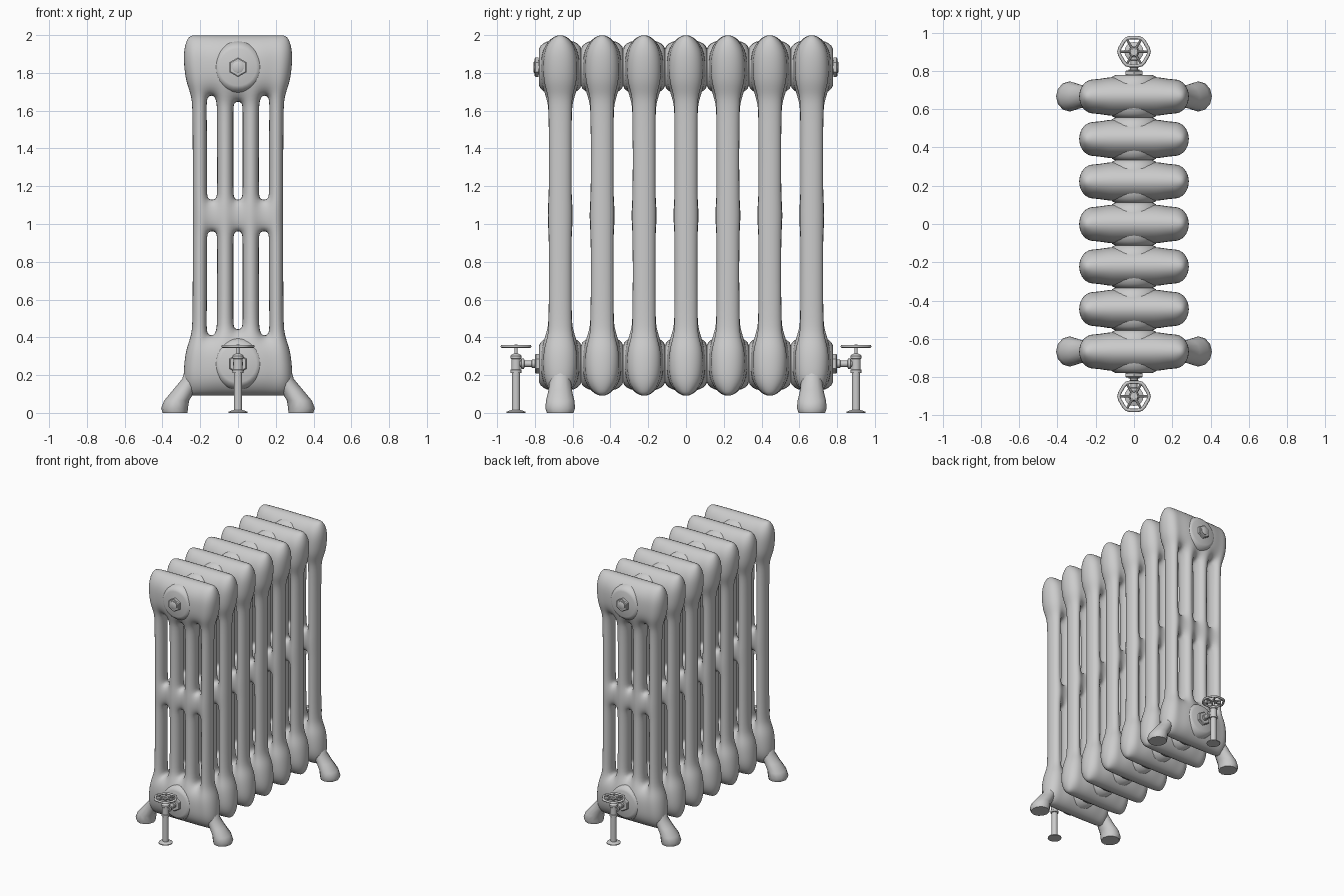
import bpy, bmesh, math
from mathutils import Vector

if "Cube" in bpy.data.objects:
    bpy.data.objects.remove(bpy.data.objects["Cube"])

MID_Z, PITCH, COUNT = 1.045, 0.222, 7
END_Y = PITCH * (COUNT - 1) / 2
HUB_DZ = 0.785


def finish(bm, name, angle=40):
    bmesh.ops.recalc_face_normals(bm, faces=bm.faces)
    me = bpy.data.meshes.new(name)
    bm.to_mesh(me)
    bm.free()
    ob = bpy.data.objects.new(name, me)
    bpy.context.collection.objects.link(ob)
    bpy.ops.object.select_all(action='DESELECT')
    ob.select_set(True)
    bpy.context.view_layer.objects.active = ob
    bpy.ops.object.shade_smooth_by_angle(angle=math.radians(angle))
    return ob


def loft(name, rings, angle=40):
    """Skin equal-sized point rings and cap both ends."""
    bm = bmesh.new()
    vr = [[bm.verts.new(p) for p in ring] for ring in rings]
    n = len(vr[0])
    for a, b in zip(vr, vr[1:]):
        for i in range(n):
            k = (i + 1) % n
            bm.faces.new((a[i], a[k], b[k], b[i]))
    bm.faces.new(vr[0][::-1])
    bm.faces.new(vr[-1])
    return finish(bm, name, angle)


def lathe(name, profile, origin, axis=(0, 0, 1), n=20, angle=40):
    """Revolve (radius, height) pairs about an axis."""
    q = Vector(axis).to_track_quat('Z', 'Y')
    rings = []
    for r, h in profile:
        ring = []
        for i in range(n):
            t = math.pi / 2 + 2 * math.pi * i / n
            ring.append(Vector(origin) + q @ Vector((r * math.cos(t), r * math.sin(t), h)))
        rings.append(ring)
    return loft(name, rings, angle)


# Section cage: four columns, with gaps between them at cells 2, 5 and 8
half_x = [0.023, 0.068, 0.112, 0.163, 0.203, 0.241]
xs = [-x for x in reversed(half_x)] + half_x
gaps = (2, 5, 8)
# height from middle, half width, depth at column centre, gap edge, outer edge
rows = [
    (0.0, 0.241, 0.074, 0.055, 0.035),
    (0.085, 0.241, 0.072, 0.042, 0.035),
    (0.135, 0.241, 0.072, 0.035, 0.035),
    (0.55, 0.241, 0.072, 0.035, 0.035),
    (0.60, 0.247, 0.074, 0.052, 0.036),
    (0.70, 0.275, 0.090, 0.086, 0.040),
    (0.79, 0.288, 0.092, 0.090, 0.042),
    (0.885, 0.290, 0.084, 0.084, 0.040),
    (0.957, 0.262, 0.035, 0.035, 0.020),
]
rows = [(-r[0],) + r[1:] for r in reversed(rows[1:])] + rows


def section_mesh():
    bm = bmesh.new()
    grid = {}
    for j, (dz, w, ym, ye, yo) in enumerate(rows):
        for i, x in enumerate(xs):
            y = yo if i in (0, 11) else ym if i in (1, 4, 7, 10) else ye
            z = dz
            if abs(abs(dz) - 0.60) < 1e-6 and abs(x) > 0.1:
                z += math.copysign(0.035, dz)      # outer slots run longer
            if 0.65 < abs(dz) < 0.9 and abs(x) < 0.13:
                y += 0.012                          # swelling around the hub
            for s in (-1, 1):
                grid[i, j, s] = bm.verts.new((x * w / 0.241, s * y, MID_Z + z))

    def solid(i, j):
        if not (0 <= i < len(xs) - 1 and 0 <= j < len(rows) - 1):
            return False
        lo, hi = sorted((abs(rows[j][0]), abs(rows[j + 1][0])))
        return not (i in gaps and lo > 0.08 and hi < 0.61)

    for j in range(len(rows) - 1):
        for i in range(len(xs) - 1):
            if not solid(i, j):
                continue
            loop = [(i, j), (i + 1, j), (i + 1, j + 1), (i, j + 1)]
            for s in (-1, 1):
                bm.faces.new([grid[a, b, s] for a, b in loop])
            for k, (di, dj) in enumerate(((0, -1), (1, 0), (0, 1), (-1, 0))):
                if not solid(i + di, j + dj):
                    p, q = loop[k], loop[(k + 1) % 4]
                    bm.faces.new((grid[p + (-1,)], grid[q + (-1,)], grid[q + (1,)], grid[p + (1,)]))
    ob = finish(bm, "section_1", 180)
    return ob


# Seven identical sections
first = section_mesh()
for k in range(COUNT):
    ob = first if k == 0 else bpy.data.objects.new(f"section_{k + 1}", first.data)
    if k:
        bpy.context.collection.objects.link(ob)
    ob.location.y = -END_Y + k * PITCH
    sub = ob.modifiers.new("subdivision", 'SUBSURF')
    sub.levels = sub.render_levels = 2

# Round hubs that join the sections at top and bottom
side = [(0.142, 0.04), (0.136, 0.07), (0.126, 0.09), (0.112, 0.105), (0.098, 0.111)]
hub_profile = [(r, -h) for r, h in reversed(side)] + side
for k in range(COUNT):
    for label, sz in (("upper", 1), ("lower", -1)):
        lathe(f"{label}_hub_{k + 1}", hub_profile,
              (0, -END_Y + k * PITCH, MID_Z + sz * HUB_DZ), (0, 1, 0), 28, 50)

# Splayed feet on the end sections: z, centre x, radius x, radius y
foot = [(0, 0.333, 0.066, 0.070), (0.025, 0.336, 0.071, 0.079), (0.065, 0.325, 0.066, 0.075),
        (0.12, 0.285, 0.060, 0.062), (0.18, 0.243, 0.052, 0.056), (0.25, 0.220, 0.055, 0.060),
        (0.31, 0.195, 0.045, 0.045)]
for sx in (-1, 1):
    for sy in (-1, 1):
        rings = [[(sx * (cx + rx * math.cos(t)), sy * END_Y + ry * math.sin(t), z)
                  for t in (2 * math.pi * i / 12 for i in range(12))]
                 for z, cx, rx, ry in foot]
        loft("foot", rings, 55)

# End fittings: upper plugs and lower valves, front and back
for s, end in ((-1, "front"), (1, "back")):
    ax = (0, s, 0)
    top, low = MID_Z + HUB_DZ, MID_Z - HUB_DZ
    lathe(f"{end}_plug_washer", [(0.038, 0.76), (0.038, 0.785)], (0, 0, top), ax)
    lathe(f"{end}_plug_nut", [(0.052, 0.780), (0.052, 0.797), (0.046, 0.801)], (0, 0, top), ax, 6, 20)
    lathe(f"{end}_plug_boss", [(0.030, 0.79), (0.030, 0.805), (0.025, 0.808)], (0, 0, top), ax)
    lathe(f"{end}_union_nut", [(0.052, 0.770), (0.052, 0.795), (0.046, 0.800)], (0, 0, low), ax, 6, 20)
    lathe(f"{end}_inlet_pipe",
          [(0.022, 0.79), (0.022, 0.815), (0.017, 0.818), (0.017, 0.855), (0.027, 0.857),
           (0.027, 0.872), (0.018, 0.874), (0.018, 0.90)], (0, 0, low), ax, 16)

    # Riser pipe, valve body and spindle
    c = (0, s * 0.9, 0)
    lathe(f"{end}_valve",
          [(0.050, 0), (0.050, 0.006), (0.030, 0.014), (0.022, 0.016), (0.022, 0.21), (0.029, 0.212),
           (0.029, 0.228), (0.025, 0.231), (0.025, 0.285), (0.029, 0.288), (0.029, 0.302),
           (0.018, 0.312), (0.008, 0.315), (0.008, 0.362)], c, n=16)

    # Handwheel: rim, centre boss and spokes
    bm = bmesh.new()
    rim = []
    for i in range(24):
        t = 2 * math.pi * i / 24
        R = 0.076 + 0.003 * math.cos(6 * t)
        rim.append([bm.verts.new(((R + 0.009 * math.cos(u)) * math.cos(t),
                                  s * 0.9 + (R + 0.009 * math.cos(u)) * math.sin(t),
                                  0.352 + 0.008 * math.sin(u)))
                    for u in (2 * math.pi * k / 8 for k in range(8))])
    for i in range(24):
        a, b = rim[i], rim[(i + 1) % 24]
        for k in range(8):
            m = (k + 1) % 8
            bm.faces.new((a[k], b[k], b[m], a[m]))
    finish(bm, f"{end}_wheel_rim", 60)
    lathe(f"{end}_wheel_boss", [(0.022, 0.344), (0.024, 0.350), (0.020, 0.359)], c, n=16)
    for i in range(6):
        t = math.pi / 3 * i
        lathe(f"{end}_wheel_spoke", [(0.0075, 0.01), (0.006, 0.075)], (0, s * 0.9, 0.352),
              (math.cos(t), math.sin(t), 0), 8)
